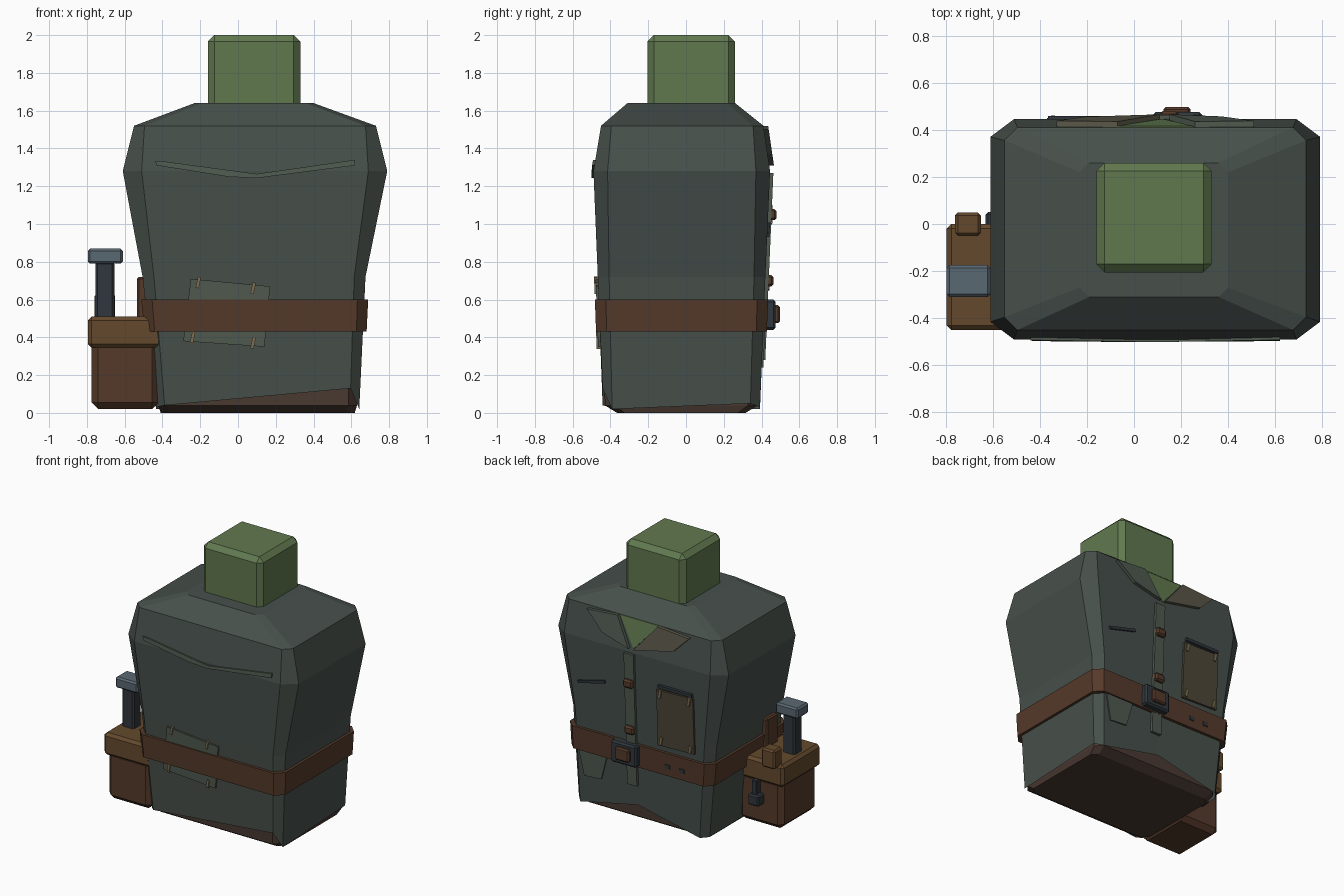
import bpy, bmesh
from mathutils import Vector, Matrix

if "Cube" in bpy.data.objects:
    bpy.data.objects.remove(bpy.data.objects["Cube"])


def mat(name, hexcol):
    rgb = [int(hexcol[i:i + 2], 16) / 255 for i in (0, 2, 4)]
    m = bpy.data.materials.new(name)
    m.diffuse_color = [((c + .055) / 1.055) ** 2.4 for c in rgb] + [1]
    m.use_nodes = True
    m.node_tree.nodes["Principled BSDF"].inputs["Base Color"].default_value = m.diffuse_color
    return m


COAT, SKIN = mat("coat", "47504b"), mat("skin", "61794f")
PATCH, LAPEL = mat("patch", "505a50"), mat("lapel", "5a5748")
LEATHER, LID = mat("leather", "553a2a"), mat("lid", "64492d")
TROUSER, IRON = mat("trouser", "4a3a32"), mat("iron", "30373d")
STEEL, THREAD = mat("steel", "5a6872"), mat("thread", "807052")
POCKET = mat("pocket", "4d4638")


def finish(name, bm, m):
    bmesh.ops.recalc_face_normals(bm, faces=bm.faces)
    me = bpy.data.meshes.new(name)
    bm.to_mesh(me)
    bm.free()
    me.materials.append(m)
    ob = bpy.data.objects.new(name, me)
    bpy.context.collection.objects.link(ob)
    return ob


def box(name, x, y, z, m, bevel=.01):
    bm = bmesh.new()
    bmesh.ops.create_cube(bm, size=1)
    for v in bm.verts:
        v.co = [r[0] if c < 0 else r[1] for r, c in zip((x, y, z), v.co)]
    if bevel:
        bmesh.ops.bevel(bm, geom=bm.edges[:], offset=bevel, segments=1, affect='EDGES')
    return finish(name, bm, m)


# body cross-sections: z, x0, x1, y0, y1, corner cut in x, corner cut in y
SECTIONS = [
    (0.00, -.43, .64, -.44, .39, .045, .05),
    (0.72, -.505, .675, -.467, .42, .06, .06),
    (1.28, -.61, .79, -.49, .445, .10, .075),
    (1.52, -.55, .73, -.45, .41, .055, .055),
    (1.64, -.23, .40, -.31, .26, .04, .04),
]


def section(z):
    for a, b in zip(SECTIONS, SECTIONS[1:]):
        if a[0] <= z <= b[0]:
            t = (z - a[0]) / (b[0] - a[0])
            return [p + (q - p) * t for p, q in zip(a, b)]


def ring(z, grow=0):
    _, x0, x1, y0, y1, cx, cy = section(z)
    x0, x1, y0, y1 = x0 - grow, x1 + grow, y0 - grow, y1 + grow
    return [Vector((x, y, z)) for x, y in (
        (x0 + cx, y0), (x1 - cx, y0), (x1, y0 + cy), (x1, y1 - cy), (x1 - cx, y1),
        (.12, y1), (x0 + cx, y1), (x0, y1 - cy), (x0, y0 + cy))]


def loft(name, rings, m, cap_bottom=True):
    bm = bmesh.new()
    vs = [[bm.verts.new(p) for p in r] for r in rings]
    n = len(rings[0])
    for a, b in zip(vs, vs[1:]):
        for i in range(n):
            j = (i + 1) % n
            bm.faces.new((a[i], a[j], b[j], b[i]))
    bm.faces.new(vs[-1])
    if cap_bottom:
        bm.faces.new(vs[0])
    return finish(name, bm, m)


def panel(name, pts, m, side=1, out=.015, depth=.03):
    """Flat polygon in x, z laid on the body; side 1 is +y, -1 is -y."""
    bm = bmesh.new()
    layers = []
    for d in (out, out - depth):
        layers.append([bm.verts.new((x, section(z)[4 if side > 0 else 3] + side * d, z))
                       for x, z in pts])
    n = len(pts)
    for layer in layers:
        bm.faces.new(layer)
    for i in range(n):
        j = (i + 1) % n
        bm.faces.new((layers[0][i], layers[0][j], layers[1][j], layers[1][i]))
    return finish(name, bm, m)


def bar(name, x, z, w, h, m, side=1, out=.02, tilt=0.0):
    r = Matrix.Rotation(tilt, 2)
    pts = [Vector((x, z)) + r @ Vector((a * w / 2, b * h / 2))
           for a, b in ((-1, -1), (1, -1), (1, 1), (-1, 1))]
    return panel(name, [tuple(p) for p in pts], m, side, out)


# coat with an uneven hem
hem = [section_p for section_p in ring(.04)]
for p, z in zip(hem, (.04, .13, .02, .05, .03, .13, .02, .02, .03)):
    p.z = z
loft("coat", [hem] + [ring(s[0]) for s in SECTIONS[1:]], COAT, cap_bottom=False)

# lower body under the hem
base = [Vector((.09 + (p.x - .09) * .96, -.025 + (p.y + .025) * .82, 0)) for p in ring(0)]
loft("lower_body", [base, ring(.04, -.012), ring(.2, -.015)], TROUSER)

# head block and belt
box("head", (-.16, .33), (-.205, .26), (1.55, 2), SKIN, .035)
loft("belt", [ring(.43, .02), ring(.60, .02)], LEATHER)

# collar
panel("neck_opening", [(.25, 1.52), (-.07, 1.52), (.12, 1.31)], SKIN, out=.006)
panel("lapel_right", [(.51, 1.50), (.26, 1.52), (.15, 1.31), (.37, 1.37)], PATCH, out=.025, depth=.04)
panel("lapel_left", [(-.33, 1.50), (-.07, 1.52), (.11, 1.31), (-.21, 1.38)], LAPEL, out=.025, depth=.04)

# placket, buttons, buckle
panel("placket", [(.11, .28), (.19, .28), (.19, 1.27), (.11, 1.27)], PATCH, out=.018)
for i, z in enumerate((1.05, .70)):
    y = section(z)[4]
    box(f"button_{i}", (.11, .19), (y, y + .045), (z - .03, z + .03), LEATHER, .012)
box("buckle", (.08, .29), (.41, .475), (.44, .60), IRON, .012)
box("buckle_plate", (.125, .24), (.44, .497), (.475, .57), LEATHER, .01)
for i, x in enumerate((-.15, -.27)):
    bar(f"belt_hole_{i}", x, .50, .04, .03, IRON, out=.026)

# chest pocket, slits and skirt flap
panel("chest_pocket", [(-.37, .65), (-.07, .64), (-.07, 1.06), (-.37, 1.07)], POCKET)
bar("pocket_edge", -.225, 1.09, .28, .022, IRON, out=.022)
bar("chest_slit", .47, .97, .23, .02, IRON, out=.012, tilt=-.25)
panel("skirt_flap", [(.59, .43), (.36, .43), (.41, .25), (.55, .24)], PATCH, out=.01)
for i, (x, z) in enumerate(((-.10, 1.03), (-.34, 1.04), (-.10, .68), (-.34, .68))):
    bar(f"pocket_stitch_{i}", x, z, .02, .06, THREAD, out=.024, tilt=.2)

# patch and chest seam on the -y side
panel("large_patch", [(-.25, .71), (.17, .67), (.14, .35), (-.29, .38)], PATCH, -1, .012)
for i, (x, z) in enumerate(((-.21, .69), (.08, .66), (-.24, .40), (.08, .37))):
    bar(f"patch_stitch_{i}", x, z, .017, .06, THREAD, -1, .02, -.2)
panel("chest_seam", [(-.44, 1.335), (-.38, 1.33), (.10, 1.265), (.62, 1.34),
                     (.62, 1.31), (.10, 1.243), (-.05, 1.25), (-.43, 1.31)], PATCH, -1, .012)

# side pouch with lid, tab, clasp and belt loop
box("pouch", (-.775, -.42), (-.435, -.015), (.02, .38), LEATHER, .035)
box("pouch_lid", (-.795, -.40), (-.45, .0), (.345, .51), LID, .02)
box("lid_tab", (-.76, -.65), (-.05, .048), (.49, .63), LID, .012)
box("clasp_strap", (-.60, -.56), (-.03, .03), (.22, .36), IRON, .005)
box("clasp", (-.63, -.54), (-.03, .05), (.18, .26), IRON, .01)
box("belt_loop", (-.535, -.48), (-.32, -.19), (.44, .72), LEATHER, .01)

# tool standing in the pouch
box("tool_shaft", (-.755, -.655), (-.29, -.195), (.45, .80), IRON, .012)
box("tool_grip", (-.795, -.61), (-.31, -.175), (.79, .87), STEEL, .012)
